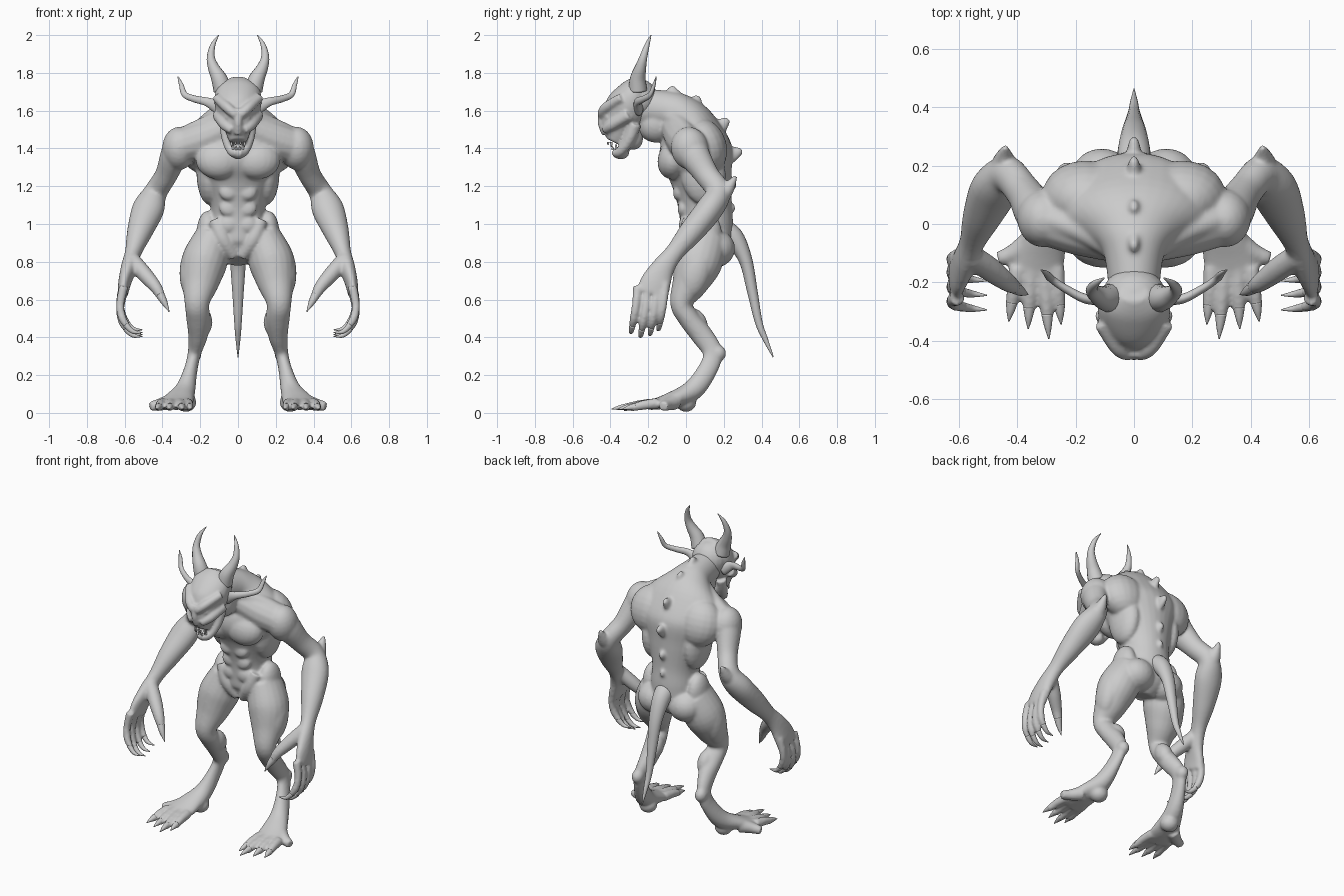
import bpy, bmesh, math
from mathutils import Vector, Matrix

X, Y = Vector((1, 0, 0)), Vector((0, 1, 0))


def spline(pts, steps=5):
    """Catmull-Rom through (x, y, z, half width, half depth) points."""
    out = []
    for i in range(len(pts) - 1):
        p0, p1, p2 = pts[max(i - 1, 0)], pts[i], pts[i + 1]
        p3 = pts[min(i + 2, len(pts) - 1)]
        for s in range(steps):
            t = s / steps
            out.append([0.5 * (2 * b + (c - a) * t + (2 * a - 5 * b + 4 * c - d) * t * t
                               + (3 * b - a - 3 * c + d) * t ** 3)
                        for a, b, c, d in zip(p0, p1, p2, p3)])
    return out + [list(pts[-1])]


def tube(bm, pts, both=True, ref=X, n=20):
    """Elliptical loft along a path; 'both' also makes the mirrored copy."""
    path = spline(pts)
    for sx in ((1, -1) if both else (1,)):
        rings = []
        for i, p in enumerate(path):
            q, r = path[max(i - 1, 0)], path[min(i + 1, len(path) - 1)]
            t = (Vector(r[:3]) - Vector(q[:3])).normalized()
            u = (ref - t * ref.dot(t)).normalized()
            v = t.cross(u)
            ring = []
            for k in range(n):
                a = 2 * math.pi * k / n
                c = (Vector(p[:3]) + u * math.cos(a) * max(p[3], .001)
                     + v * math.sin(a) * max(p[4], .001))
                ring.append(bm.verts.new((c.x * sx, c.y, c.z)))
            rings.append(ring)
        for a, b in zip(rings, rings[1:]):
            for k in range(n):
                bm.faces.new((a[k], a[(k + 1) % n], b[(k + 1) % n], b[k]))
        bm.faces.new(rings[0])
        bm.faces.new(rings[-1])


def rod(bm, pts, both=True, ref=X):
    """Round tube from (x, y, z, radius) points."""
    tube(bm, [(*p, p[3]) for p in pts], both, ref, 14)


def blob(bm, c, r, tilt=0, both=True):
    """Ellipsoid muscle, tilted about x."""
    for sx in ((1, -1) if both else (1,)):
        m = (Matrix.Translation((c[0] * sx, c[1], c[2])) @ Matrix.Rotation(tilt, 4, 'X')
             @ Matrix.Diagonal((*r, 1)))
        bmesh.ops.create_uvsphere(bm, u_segments=20, v_segments=12, radius=1, matrix=m)


def finish(bm, name, soften=0):
    bmesh.ops.recalc_face_normals(bm, faces=bm.faces[:])
    for f in bm.faces:
        f.smooth = True
    me = bpy.data.meshes.new(name)
    bm.to_mesh(me)
    bm.free()
    ob = bpy.data.objects.new(name, me)
    bpy.context.collection.objects.link(ob)
    if soften:  # fuse overlapping parts into one smooth skin
        rm = ob.modifiers.new("fuse", 'REMESH')
        rm.mode, rm.voxel_size, rm.use_smooth_shade = 'VOXEL', .008, True
        sm = ob.modifiers.new("soften", 'SMOOTH')
        sm.factor, sm.iterations = .5, soften
    return ob


body, claws = bmesh.new(), bmesh.new()

# torso and neck
tube(body, [(0, .08, .80, .06, .07), (0, .105, .88, .15, .13), (0, .11, .98, .148, .14),
            (0, .1, 1.1, .147, .142), (0, .08, 1.25, .195, .165), (0, .05, 1.38, .26, .195),
            (0, .015, 1.5, .25, .155), (0, -.04, 1.57, .16, .125), (0, -.1, 1.6, .105, .105),
            (0, -.25, 1.62, .085, .1)], False, n=32)
blob(body, (0, -.16, 1.53), (.085, .1, .1), .5, False)           # throat
blob(body, (.1, -.065, 1.34), (.125, .085, .105), -.25)          # pectorals
blob(body, (.15, .09, 1.27), (.07, .12, .17), .1)                # side of back
blob(body, (.165, .1, 1.41), (.15, .115, .15), .3)               # shoulder blades
for z, y in ((1.0, -.01), (1.085, -.016), (1.17, -.04)):
    blob(body, (.05, y, z), (.05, .028, .046), -.15)             # abdominals
rod(body, [(.05, -.05, 1.51, .085), (.18, -.01, 1.45, .1), (.3, .02, 1.41, .095)], ref=Y)
rod(body, [(.05, -.09, 1.57, .045), (.16, -.03, 1.53, .045), (.3, .02, 1.47, .04)], ref=Y)
rod(body, [(.12, .02, 1.02, .04), (.08, .0, .92, .04), (.02, .03, .83, .035)])
blob(body, (.16, .1, .95), (.06, .09, .12))                      # hips
blob(body, (.11, .155, .87), (.11, .105, .1))                    # buttocks

# spines down the back: base y, z then tip y, z
for y0, z0, y1, z1, r in ((-.05, 1.64, -.08, 1.73, .036), (.04, 1.6, .062, 1.68, .036),
                          (.15, 1.49, .225, 1.555, .036), (.22, 1.36, .297, 1.39, .034),
                          (.22, 1.2, .265, 1.215, .03), (.22, 1.08, .26, 1.09, .026)):
    tube(body, [(0, y0, z0, r * .8, r * 1.4), (0, (y0 + y1) / 2, (z0 + z1) / 2, r * .7, r * 1.1),
                (0, y1, z1, .013, .016)], False)

# arms
tube(body, [(.29, .01, 1.44, .085, .09), (.335, .04, 1.37, .075, .085),
            (.38, .11, 1.26, .06, .065), (.435, .17, 1.17, .062, .065),
            (.475, .125, 1.08, .085, .072), (.52, .03, .96, .068, .066),
            (.555, -.06, .85, .044, .05), (.578, -.12, .77, .042, .062),
            (.6, -.16, .69, .034, .082), (.61, -.18, .63, .028, .085)])
blob(body, (.312, .02, 1.4), (.09, .1, .115), .2)                # deltoids
rod(body, [(.45, .16, 1.13, .055), (.446, .215, 1.18, .04), (.442, .265, 1.255, .01)])

# thumbs and fingers with claws
rod(body, [(.56, -.11, .81, .042), (.495, -.155, .735, .042), (.435, -.2, .665, .033),
           (.405, -.22, .61, .023)])
rod(claws, [(.412, -.215, .625, .024), (.39, -.23, .585, .017), (.364, -.242, .535, .002)])
for y, dz in ((-.255, 0), (-.205, -.02), (-.155, -.01), (-.11, .015)):
    k = y - .01
    rod(body, [(.605, y, .67 + dz, .026), (.624, k, .57 + dz, .022), (.612, k - .012, .5 + dz, .022),
               (.582, k - .02, .455 + dz, .017)], ref=Y)
    rod(claws, [(.594, k - .018, .465 + dz, .017), (.555, k - .025, .43 + dz, .012),
                (.505, k - .03, .425 + dz, .002)], ref=Y)

# legs and feet
tube(body, [(.13, .1, .93, .1, .12), (.178, .065, .8, .122, .128), (.2, .022, .69, .1, .098),
            (.217, -.025, .58, .066, .06), (.21, .015, .5, .064, .056), (.212, .085, .41, .052, .058),
            (.23, .14, .32, .036, .052), (.25, .115, .23, .036, .052), (.28, .035, .12, .055, .055),
            (.315, -.08, .068, .083, .042), (.34, -.19, .04, .092, .025)])
blob(body, (.217, -.035, .575), (.06, .045, .06))                # knees
blob(body, (.185, .055, .48), (.05, .055, .08), .5)              # calves
blob(body, (.23, .168, .315), (.038, .045, .045))                # hocks
blob(body, (.275, .0, .055), (.055, .055, .05))                  # heels
blob(body, (.25, .05, .74), (.06, .08, .14), -.3)                # outer thighs

# toes with claws: base x, tip x, tip y
for x0, x1, y1 in ((.268, .25, -.345), (.31, .292, -.395), (.355, .363, -.36), (.4, .43, -.335)):
    def at(t):
        return x0 + (x1 - x0) * t, -.15 + (y1 + .15) * t
    rod(body, [(*at(0), .05, .03), (*at(.4), .042, .026), (*at(.75), .026, .02)])
    rod(claws, [(*at(.65), .032, .02), (*at(.82), .028, .013), (*at(1), .02, .002)])
rod(body, [(.35, -.06, .06, .045), (.41, -.1, .045, .034), (.465, -.12, .034, .026)], ref=Y)
finish(body, "body", 10)
finish(claws, "claws")

# head: skull, brow, cheek, nose, jaw, eyes
head = bmesh.new()
tube(head, [(0, -.235, 1.765, .05, .035), (0, -.265, 1.71, .115, .08), (0, -.31, 1.62, .122, .115),
            (0, -.355, 1.54, .085, .098), (0, -.37, 1.47, .06, .068),
            (0, -.385, 1.435, .044, .042)], False, n=28)
blob(head, (0, -.25, 1.66), (.112, .1, .11), both=False)
rod(head, [(.012, -.45, 1.575, .022), (.055, -.425, 1.615, .028), (.115, -.34, 1.67, .024)], ref=Y)
rod(head, [(.03, -.43, 1.495, .022), (.068, -.39, 1.525, .03), (.105, -.3, 1.58, .034)], ref=Y)
rod(head, [(0, -.435, 1.61, .022), (0, -.447, 1.54, .022), (0, -.42, 1.48, .028)], False)
rod(head, [(.065, -.27, 1.53, .035), (.055, -.3, 1.45, .032), (.032, -.345, 1.385, .026),
           (0, -.375, 1.376, .026)], ref=Y)
blob(head, (0, -.345, 1.376), (.04, .045, .034), both=False)
blob(head, (0, -.29, 1.47), (.06, .06, .08), .4, False)
blob(head, (.05, -.412, 1.563), (.018, .018, .014))
finish(head, "head", 6)

# horns
bm = bmesh.new()
rod(bm, [(.08, -.255, 1.71, .05), (.1, -.255, 1.77, .042), (.13, -.24, 1.83, .03),
         (.144, -.225, 1.885, .021), (.132, -.205, 1.95, .013), (.102, -.185, 2.0, .002)])
finish(bm, "horns")

# ears
bm = bmesh.new()
tube(bm, [(.09, -.25, 1.61, .025, .042), (.16, -.258, 1.645, .017, .024),
          (.23, -.225, 1.662, .014, .018), (.282, -.19, 1.685, .012, .016),
          (.3, -.17, 1.735, .009, .012), (.318, -.158, 1.78, .002, .003)], ref=Y)
finish(bm, "ears")

# tail
bm = bmesh.new()
tube(bm, [(0, .17, .98, .06, .06), (0, .25, .93, .056, .055), (0, .315, .81, .043, .036),
          (0, .35, .65, .031, .028), (0, .385, .48, .02, .02), (0, .42, .39, .013, .014),
          (0, .462, .295, .002, .003)], False)
finish(bm, "tail")

# teeth
bm = bmesh.new()
for x, y, z, l in ((.034, -.395, 1.435, -.03), (.014, -.412, 1.435, -.018),
                   (.026, -.37, 1.395, .03), (.01, -.388, 1.392, .02)):
    rod(bm, [(x, y, z, .007), (x, y, z + l * .6, .005), (x, y, z + l, .001)])
finish(bm, "teeth")
